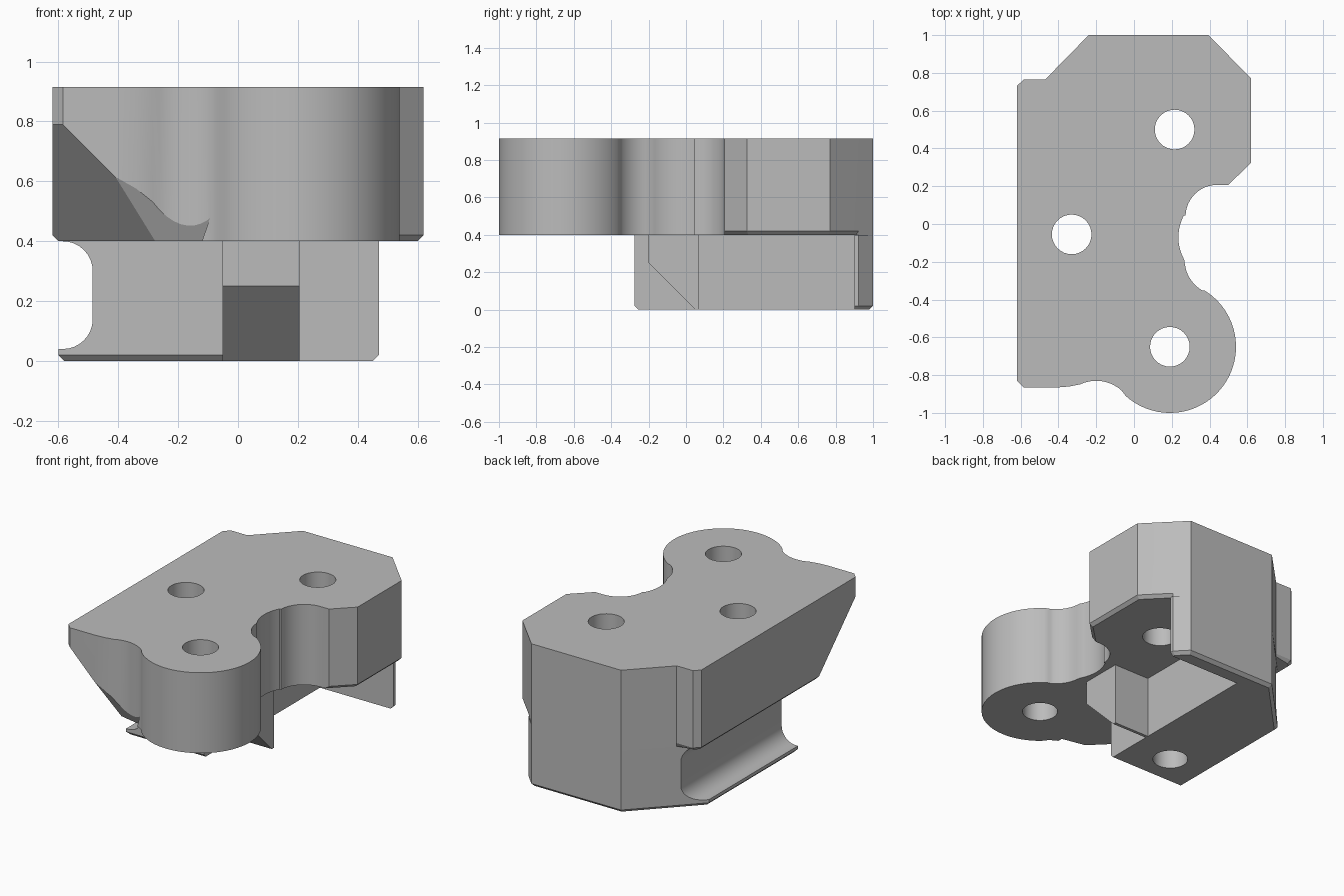
import bpy, bmesh
from math import radians, cos, sin
from mathutils import Vector, Matrix

cube = bpy.data.objects.get("Cube")
if cube:
    bpy.data.objects.remove(cube, do_unlink=True)

grey = bpy.data.materials.new("plain grey")
grey.use_nodes = True
colour = (0.5, 0.5, 0.5, 1)
grey.diffuse_color = colour
grey.node_tree.nodes["Principled BSDF"].inputs["Base Color"].default_value = colour


def arc(cx, cy, r, start, end, steps):
    angles = [radians(start + (end - start) * i / steps) for i in range(steps + 1)]
    return [(cx + r * cos(a), cy + r * sin(a)) for a in angles]


def prism(name, outline, low, high, axis="z", chamfer=0, rule=None):
    """Extrude an outline along an axis; chamfer the low edges picked by rule."""
    place = {"x": lambda p, h: (h, p[0], p[1]),
             "y": lambda p, h: (p[0], h, p[1]),
             "z": lambda p, h: (p[0], p[1], h)}[axis]
    bm = bmesh.new()
    base = bm.faces.new([bm.verts.new(place(p, low)) for p in outline])
    made = bmesh.ops.extrude_face_region(bm, geom=[base], use_keep_orig=True)
    shift = Vector(place((0, 0), high - low))
    for v in made["geom"]:
        if isinstance(v, bmesh.types.BMVert):
            v.co += shift
    bmesh.ops.recalc_face_normals(bm, faces=bm.faces)
    if rule:
        edges = [e for e in base.edges if rule((e.verts[0].co + e.verts[1].co) / 2)]
        bmesh.ops.bevel(bm, geom=edges, offset=chamfer, segments=1, affect="EDGES")
    return finish(name, bm)


def finish(name, bm):
    mesh = bpy.data.meshes.new(name)
    bm.to_mesh(mesh)
    bm.free()
    mesh.materials.append(grey)
    obj = bpy.data.objects.new(name, mesh)
    bpy.context.collection.objects.link(obj)
    return obj


def plane_cutter(name, point, normal, size):
    """A box whose near face lies on a plane and which fills the far side."""
    bm = bmesh.new()
    bmesh.ops.create_cube(bm, size=size)
    turn = Vector(normal).to_track_quat("Z", "Y").to_matrix().to_4x4()
    move = Matrix.Translation(Vector(point)) @ turn @ Matrix.Translation((0, 0, size / 2))
    bmesh.ops.transform(bm, matrix=move, verts=bm.verts)
    return finish(name, bm)


def cut(obj, cutters):
    bpy.context.view_layer.objects.active = obj
    for cutter in cutters:
        cutter.hide_render = True
        mod = obj.modifiers.new("cut", "BOOLEAN")
        mod.operation = "DIFFERENCE"
        mod.solver = "EXACT"
        mod.object = cutter
        bpy.ops.object.modifier_apply(modifier=mod.name)


# Upper plate with a round front lobe and a scooped side
outline = [(-.62, -.83), (-.585, -.865), (-.4, -.865), (-.34, -.86)]
outline += arc(-.2, -1.03, .2, 115, 47, 10)
outline += arc(.19, -.65, .35, 228, 418, 48)
outline += arc(.455, -.19, .187, 239, 188, 8)
outline += arc(.48, -.07, .245, 209, 152, 10)
outline += arc(.44, .04, .167, 178, 90, 12)
outline += [(.5, .207), (.62, .325), (.62, .77), (.47, .923), (.395, 1),
            (-.24, 1), (-.47, .765), (-.585, .765), (-.62, .73)]


def plate_lip(p):
    right = p.x > .48 and p.y > .2
    left = p.x < -.5 and p.y > -.84
    return right or left


plate = prism("upper_plate", outline, .4, .915, "z", .02, plate_lip)

# Lower block: long left body with a thin back wall around an open pocket
body = [(-.6, -.275), (-.05, -.275), (-.05, .9), (.47, .9), (.47, .923),
        (.395, 1), (-.24, 1), (-.6, .625)]
block = prism("lower_block", body, 0, .4, "z", .02,
              lambda p: p.x > .45 or p.y < -.2 or p.y > .95 or p.x < -.3)

# Slanted rib beside the block
rib = prism("slanted_rib", [(-.2, .4), (-.2, .25), (.05, 0), (.07, 0), (.07, .4)],
            -.06, .205, "x")

# Bolt holes
holes = [prism("hole_cutter", arc(x, y, .105, 0, 348.75, 31), -.1, 1.1)
         for x, y in ((.19, -.65), (.215, .5), (-.33, -.055))]

# Rounded channel along the left of the block
groove = [(-.8, .04), (-.59, .04)] + arc(-.585, .14, .1, -90, 0, 8)
groove += arc(-.585, .3, .1, 0, 90, 8) + [(-.8, .4)]
channel = prism("channel_cutter", groove, -.5, 1.2, "y")

# Sloped front corner and the shallow trim beside it
corner = plane_cutter("corner_cutter", (-.62, -.44, .4), (-1, -1, -1), 2)
trim = plane_cutter("trim_cutter", (-.2, -.83, .46), (-.207, -1, -.51), 1)
trim_end = plane_cutter("trim_end_cutter", (-.12, -.9, .4), (.95, 0, -.32), 2)
cut(trim, [trim_end])

cut(plate, holes + [corner, trim])
cut(block, [holes[2], channel])

for helper in holes + [channel, corner, trim, trim_end]:
    bpy.data.objects.remove(helper, do_unlink=True)

# Smooth curved walls while keeping corners crisp
bpy.ops.object.select_all(action="DESELECT")
for part in (plate, block, rib):
    part.select_set(True)
bpy.context.view_layer.objects.active = plate
bpy.ops.object.shade_smooth_by_angle(angle=radians(25))
